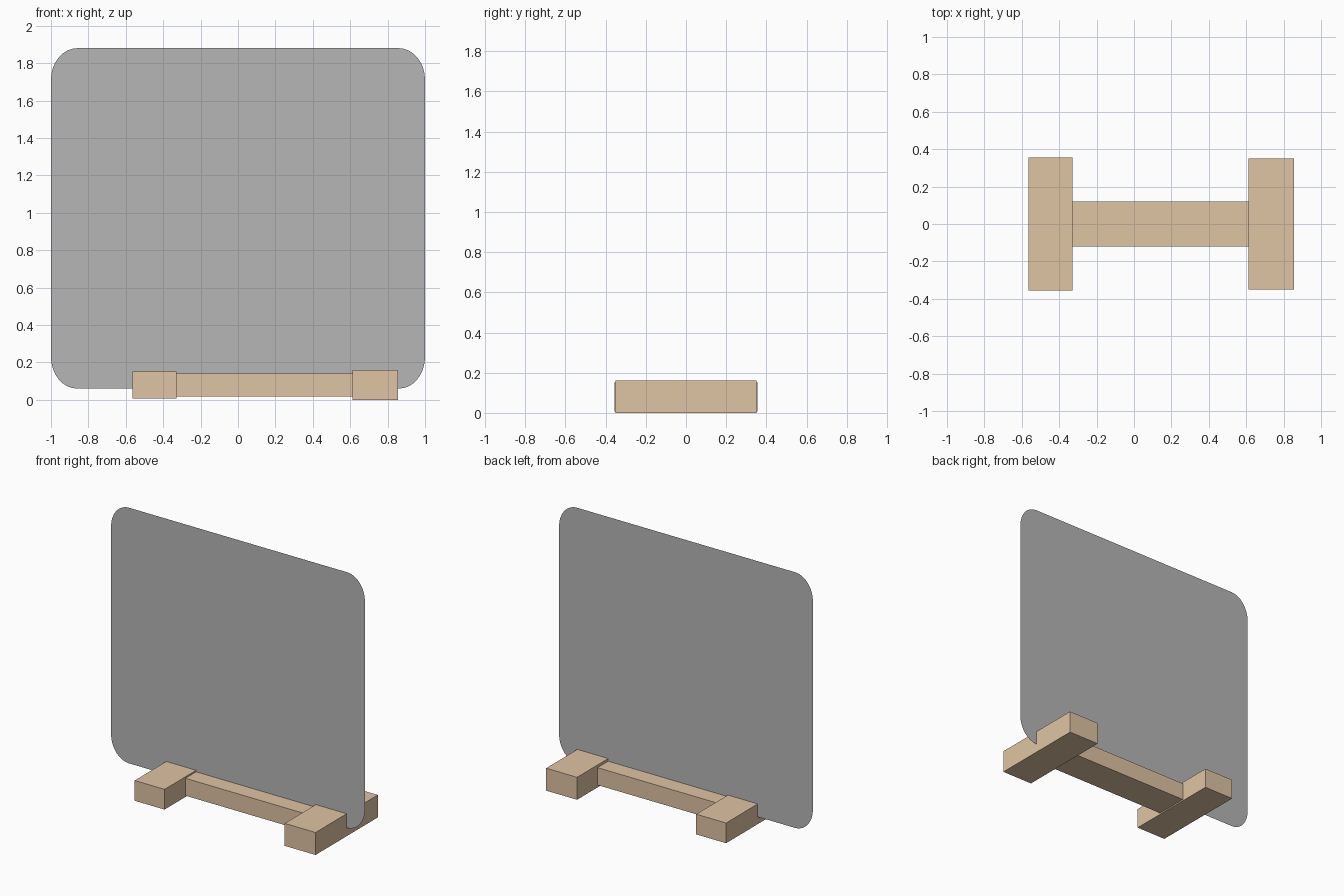
import bpy, bmesh, math

if "Cube" in bpy.data.objects:
    bpy.data.objects.remove(bpy.data.objects["Cube"])


def material(name, rgb):
    m = bpy.data.materials.new(name)
    m.diffuse_color = (*rgb, 1)
    m.use_nodes = True
    m.node_tree.nodes["Principled BSDF"].inputs["Base Color"].default_value = m.diffuse_color
    return m


grey = material("panel grey", (0.47, 0.47, 0.47))
tan = material("light wood", (0.74, 0.55, 0.37))


def finish(name, bm, mat):
    me = bpy.data.meshes.new(name)
    bm.to_mesh(me)
    bm.free()
    me.materials.append(mat)
    ob = bpy.data.objects.new(name, me)
    bpy.context.collection.objects.link(ob)
    return ob


def box(name, lo, hi, mat):
    bm = bmesh.new()
    bmesh.ops.create_cube(bm, size=1)
    for v in bm.verts:
        v.co = [lo[i] if v.co[i] < 0 else hi[i] for i in range(3)]
    return finish(name, bm, mat)


# wooden feet and the beam joining them
box("left_foot", (-0.565, -0.355, 0.008), (-0.33, 0.356, 0.152), tan)
box("right_foot", (0.613, -0.35, 0.0), (0.856, 0.35, 0.16), tan)
box("cross_beam", (-0.33, -0.12, 0.017), (0.613, 0.12, 0.141), tan)

# paper-thin upright panel with rounded (slightly tall) corners
X, Z0, Z1, RX, RZ, N = 1.0, 0.06, 1.88, 0.14, 0.17, 8
bm = bmesh.new()
ring = []
for q, (sx, cz) in enumerate([(1, Z1 - RZ), (-1, Z1 - RZ), (-1, Z0 + RZ), (1, Z0 + RZ)]):
    for i in range(N + 1):
        a = (q + i / N) * math.pi / 2
        ring.append(bm.verts.new((sx * (X - RX) + RX * math.cos(a), 0, cz + RZ * math.sin(a))))
bm.faces.new(ring)
bm.normal_update()
if bm.faces[:][0].normal.y > 0:
    bmesh.ops.reverse_faces(bm, faces=bm.faces[:])
finish("upright_panel", bm, grey)
